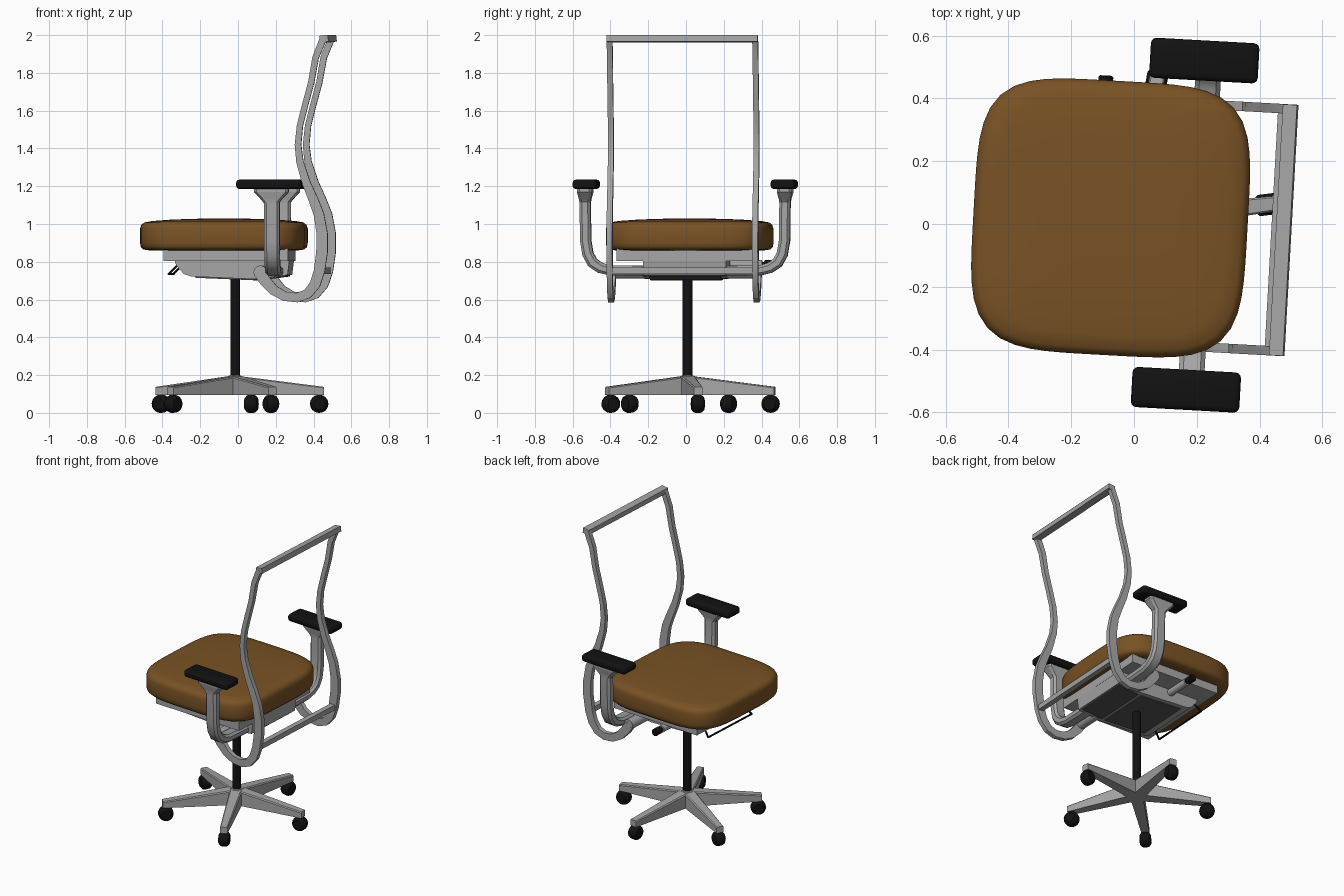
import bpy, bmesh, math
from mathutils import Matrix, Vector

cube = bpy.data.objects.get("Cube")
if cube:
    bpy.data.objects.remove(cube, do_unlink=True)

# The whole chair faces -x and is turned slightly about its column
PLACE = Matrix.Translation((-0.015, 0.008, 0)) @ Matrix.Rotation(math.radians(-3.2), 4, 'Z')
SIDES = (("left", 1), ("right", -1))


def material(name, rgb):
    m = bpy.data.materials.new(name)
    m.use_nodes = True
    m.diffuse_color = (*rgb, 1)
    m.node_tree.nodes["Principled BSDF"].inputs["Base Color"].default_value = (*rgb, 1)
    return m


BROWN = material("brown_fabric", (0.19, 0.085, 0.018))
GREY = material("grey_metal", (0.38, 0.38, 0.38))
DARK = material("dark_grey_plate", (0.09, 0.09, 0.09))
BLACK = material("black_plastic", (0.006, 0.006, 0.006))


def finish(name, bm, mat, smooth=0):
    """Turn a bmesh into a placed object, smoothing edges flatter than the given angle."""
    bmesh.ops.recalc_face_normals(bm, faces=bm.faces)
    for f in bm.faces:
        f.smooth = smooth > 0
    for e in bm.edges:
        e.smooth = e.calc_face_angle(0) < math.radians(smooth)
    me = bpy.data.meshes.new(name)
    bm.to_mesh(me)
    bm.free()
    me.materials.append(mat)
    ob = bpy.data.objects.new(name, me)
    bpy.context.scene.collection.objects.link(ob)
    ob.matrix_world = PLACE
    return ob


def loft(name, rings, mat, smooth=0):
    """Skin a list of equal rings and cap both ends."""
    bm = bmesh.new()
    loops = [[bm.verts.new(p) for p in ring] for ring in rings]
    for a, b in zip(loops, loops[1:]):
        for i in range(len(a)):
            j = (i + 1) % len(a)
            bm.faces.new((a[i], a[j], b[j], b[i]))
    bm.faces.new(loops[0])
    bm.faces.new(loops[-1])
    return finish(name, bm, mat, smooth)


def box(name, lo, hi, mat, bevel=0):
    lo, hi = Vector(lo), Vector(hi)
    bm = bmesh.new()
    bmesh.ops.create_cube(bm, size=1, matrix=Matrix.Translation((lo + hi) / 2)
                          @ Matrix.Diagonal((*(hi - lo), 1)))
    if bevel:
        bmesh.ops.bevel(bm, geom=bm.edges[:], offset=bevel, segments=3, profile=0.5, affect='EDGES')
    return finish(name, bm, mat, 35 if bevel else 0)


def turned(name, start, axis, profile, mat, sides=20):
    """Round part along an axis; profile holds (distance, radius)."""
    start, axis = Vector(start), Vector(axis).normalized()
    u = axis.orthogonal().normalized()
    v = axis.cross(u)
    rings = []
    for d, r in profile:
        rings.append([start + axis * d + r * (math.cos(t) * u + math.sin(t) * v)
                      for t in (math.tau * i / sides for i in range(sides))])
    return loft(name, rings, mat, 40)


def sweep(name, path, depth, to3d, mat, chamfer=0.0, smooth=0):
    """Sweep a chamfered bar along a planar path of (u, v, half_width)."""
    rings = []
    for i, (u, v, w) in enumerate(path):
        a, b = path[max(i - 1, 0)], path[min(i + 1, len(path) - 1)]
        n = Vector((a[1] - b[1], b[0] - a[0])).normalized()
        c = chamfer
        if c:
            sec = [(w, depth - c), (w - c, depth), (c - w, depth), (-w, depth - c),
                   (-w, c - depth), (c - w, -depth), (w - c, -depth), (w, c - depth)]
        else:
            sec = [(w, depth), (-w, depth), (-w, -depth), (w, -depth)]
        rings.append([to3d(u + n.x * s, v + n.y * s, d) for s, d in sec])
    return loft(name, rings, mat, smooth)


# Seat cushion: rounded-square rings from underside to shallow dome
def squircle(scale, z, count=64, power=4.3):
    pts = []
    for i in range(count):
        t = math.tau * i / count
        c, s = math.cos(t), math.sin(t)
        r = 0.437 * scale / (abs(c) ** power + abs(s) ** power) ** (1 / power)
        pts.append((-0.06 + r * c, 0.008 + r * s, z))
    return pts


SEAT = [(0.88, 0.86), (0.96, 0.865), (0.99, 0.878), (1, 0.9), (1, 0.975), (0.985, 0.995),
        (0.95, 1.008), (0.85, 1.016), (0.6, 1.024), (0.3, 1.028), (0.05, 1.029)]
loft("seat_cushion", [squircle(s, z) for s, z in SEAT], BROWN, 40)

# Seat pan and tilt mechanism below it
box("seat_pan", (-0.36, -0.36, 0.805), (0.3, 0.36, 0.87), GREY)
HOUSING = [(-0.31, 0.81), (-0.3, 0.78), (-0.26, 0.735), (-0.22, 0.722),
           (0.12, 0.708), (0.29, 0.73), (0.3, 0.81)]
loft("mechanism_housing", [[(x, y, z) for x, z in HOUSING] for y in (-0.22, 0.22)], GREY)
sweep("underside_plate", [(-0.2, 0.719, 0.004), (0.11, 0.706, 0.004)], 0.19,
      lambda u, v, d: (u, d, v), DARK)
sweep("underside_rear_plate", [(0.13, 0.707, 0.004), (0.28, 0.726, 0.004)], 0.19,
      lambda u, v, d: (u, d, v), DARK)

# Back frame: tapered side rails joined by a top and a lower bar
RAIL = [(0.15, 0.745, 0.032), (0.18, 0.7, 0.03), (0.225, 0.65, 0.027), (0.285, 0.617, 0.025),
        (0.35, 0.61, 0.025), (0.405, 0.63, 0.026), (0.445, 0.68, 0.028), (0.468, 0.75, 0.029),
        (0.482, 0.85, 0.03), (0.483, 0.95, 0.029), (0.466, 1.05, 0.027), (0.436, 1.13, 0.025),
        (0.398, 1.22, 0.022), (0.365, 1.33, 0.019), (0.355, 1.42, 0.017), (0.365, 1.52, 0.016),
        (0.39, 1.62, 0.016), (0.425, 1.75, 0.016), (0.448, 1.88, 0.017), (0.488, 1.98, 0.018)]
for side, s in SIDES:
    sweep(side + "_back_rail", RAIL, 0.015,
          lambda u, v, d, s=s: (u, s * 0.386 + d, v), GREY, smooth=25)
    turned(side + "_back_pivot", (0.155, s * 0.2, 0.745), (0, s, 0),
           [(0, 0.035), (0.2, 0.035)], GREY)
sweep("back_top_bar", [(0.47, 1.978, 0.018), (0.515, 1.984, 0.018)], 0.4,
      lambda u, v, d: (u, d, v), GREY)
box("back_lower_bar", (0.453, -0.38, 0.735), (0.488, 0.38, 0.77), GREY)

# Armrests: bent post, flared head and pad
ARM = [(0.2, 0.75, 0.027), (0.4, 0.755, 0.027), (0.45, 0.768, 0.028), (0.49, 0.795, 0.029),
       (0.515, 0.84, 0.029), (0.527, 0.91, 0.029), (0.53, 1.12, 0.029)]
FLARE = [(0.04, 0.029, 1.11), (0.055, 0.031, 1.13), (0.092, 0.04, 1.17), (0.092, 0.04, 1.19)]
for side, s in SIDES:
    sweep(side + "_arm_post", ARM, 0.041,
          lambda u, v, d, s=s: (0.225 + d, s * u, v), GREY, chamfer=0.014, smooth=30)
    rings = []
    for hx, hy, z in FLARE:
        c = 0.014
        corners = [(hx, hy - c), (hx - c, hy), (c - hx, hy), (-hx, hy - c),
                   (-hx, c - hy), (c - hx, -hy), (hx - c, -hy), (hx, c - hy)]
        rings.append([(0.222 + x, s * 0.53 + y, z) for x, y in corners])
    loft(side + "_arm_head", rings, GREY)
    box(side + "_arm_pad", (0.037, s * 0.525 - 0.064, 1.185),
        (0.383, s * 0.525 + 0.064, 1.235), BLACK, 0.018)

# Adjustment knob on the left and wire handle under the front edge
turned("knob_shaft", (-0.1, 0.2, 0.785), (0, 1, 0), [(0, 0.024), (0.19, 0.024)], GREY)
turned("adjustment_knob", (-0.1, 0.38, 0.785), (0, 1, 0),
       [(0, 0.014), (0.02, 0.014), (0.025, 0.024), (0.075, 0.024), (0.08, 0.019)], BLACK)
HANDLE = [(-0.29, -0.2, 0.785), (-0.34, -0.22, 0.735), (-0.34, 0.22, 0.735), (-0.29, 0.2, 0.785)]
for i, (a, b) in enumerate(zip(HANDLE, HANDLE[1:])):
    run = Vector(b) - Vector(a)
    turned("wire_handle_%d" % (i + 1), a, run, [(0, 0.006), (run.length, 0.006)], BLACK, 8)

# Gas column, hub and five-legged base
turned("gas_column", (0, 0, 0.18), (0, 0, 1), [(0, 0.026), (0.54, 0.026)], BLACK)
turned("base_hub", (0, 0, 0.095), (0, 0, 1), [(0, 0.04), (0.085, 0.038), (0.102, 0.032)], GREY)
for i in range(5):
    ang = math.radians(10.2 + 72 * i)
    out = Vector((math.cos(ang), math.sin(ang), 0))
    side = Vector((-out.y, out.x, 0))
    up = Vector((0, 0, 1))
    rings = []
    for r, half, top in ((0.01, 0.04, 0.196), (0.47, 0.024, 0.138)):
        rings.append([out * r + side * h + up * z for h, z in
                      ((half, 0.095), (half, top - 0.006), (half * 0.8, top),
                       (-half * 0.8, top), (-half, top - 0.006), (-half, 0.095))])
    loft("base_leg_%d" % (i + 1), rings, GREY)
    turned("caster_%d" % (i + 1), out * 0.448 + up * 0.048 - side * 0.034, side,
           [(0, 0.032), (0.01, 0.044), (0.022, 0.048), (0.046, 0.048),
            (0.058, 0.044), (0.068, 0.032)], BLACK, 16)
